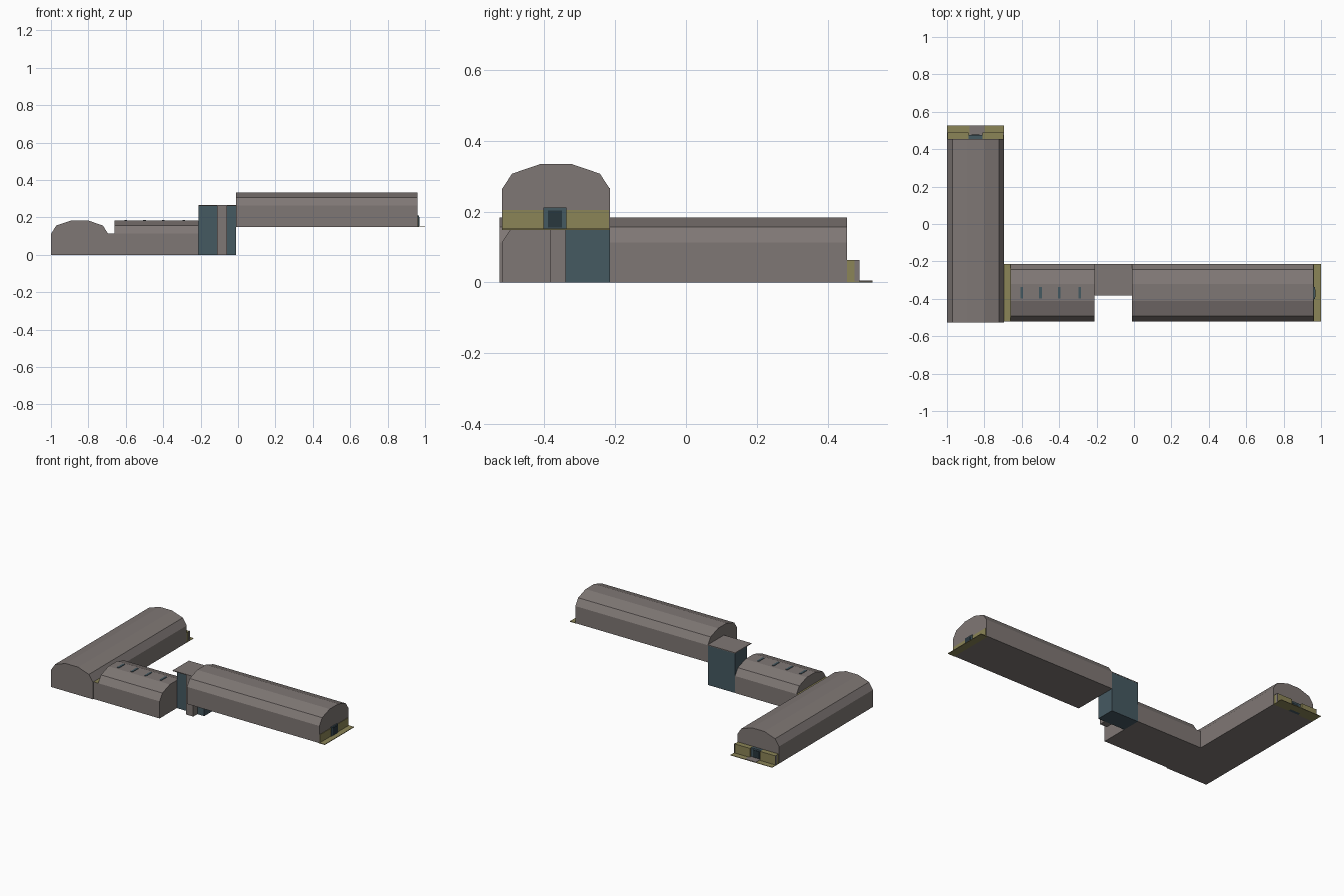
import bpy, bmesh

if "Cube" in bpy.data.objects:
    bpy.data.objects.remove(bpy.data.objects["Cube"])


def material(name, rgb):
    m = bpy.data.materials.new(name)
    m.diffuse_color = (*rgb, 1)
    m.use_nodes = True
    m.node_tree.nodes["Principled BSDF"].inputs["Base Color"].default_value = m.diffuse_color
    return m


STONE = material("warm grey", (0.213, 0.186, 0.177))
TEAL = material("slate teal", (0.060, 0.100, 0.121))
OLIVE = material("olive", (0.260, 0.232, 0.095))
DARK = material("dark glass", (0.022, 0.038, 0.048))

# half hull cross-section: offset from the centre line, height above floor
HALF = [(0.153, 0.0), (0.153, 0.113), (0.124, 0.157), (0.045, 0.184)]
PROFILE = HALF + [(-u, h) for u, h in reversed(HALF)]


def finish(name, bm, mats):
    bmesh.ops.recalc_face_normals(bm, faces=bm.faces)
    me = bpy.data.meshes.new(name)
    bm.to_mesh(me)
    bm.free()
    for m in mats:
        me.materials.append(m)
    ob = bpy.data.objects.new(name, me)
    bpy.context.collection.objects.link(ob)
    return ob


def hall(name, axis, centre, start, end, floor):
    """Faceted vault extruded along the x or y axis."""
    bm = bmesh.new()
    rings = []
    for t in (start, end):
        rings.append([bm.verts.new((t, centre + u, floor + h) if axis == "x"
                                   else (centre + u, t, floor + h)) for u, h in PROFILE])
    a, b = rings
    n = len(a)
    bm.faces.new(a)
    bm.faces.new(b)
    for i in range(n):
        j = (i + 1) % n
        bm.faces.new((a[i], a[j], b[j], b[i]))
    return finish(name, bm, [STONE])


def box(name, x, y, z, mat, top=None):
    bm = bmesh.new()
    bmesh.ops.create_cube(bm, size=1)
    for v in bm.verts:
        for k, (lo, hi) in enumerate((x, y, z)):
            v.co[k] = lo if v.co[k] < 0 else hi
    if top:
        for f in bm.faces:
            if all(abs(v.co.z - z[1]) < 1e-5 for v in f.verts):
                f.material_index = 1
    return finish(name, bm, [mat, top] if top else [mat])


# three vaulted halls
hall("west_hall", "y", -0.847, -0.527, 0.455, 0)
hall("middle_hall", "x", -0.367, -0.66, -0.21, 0)
hall("raised_east_hall", "x", -0.367, -0.01, 0.96, 0.15)

# low link between west and middle halls, with an olive gutter on top
box("hall_link", (-0.70, -0.66), (-0.52, -0.214), (0, 0.113), STONE, OLIVE)

# skylights on the middle hall
for i, x in enumerate((-0.60, -0.50, -0.40, -0.29)):
    box(f"skylight_{i + 1}", (x - 0.007, x + 0.007), (-0.398, -0.337), (0.182, 0.187), TEAL)

# stair tower joining the two levels
box("stair_tower", (-0.21, -0.01), (-0.34, -0.215), (0, 0.262), TEAL)
box("tower_roof", (-0.21, -0.01), (-0.383, -0.214), (0.261, 0.266), STONE)
box("tower_pillar", (-0.112, -0.06), (-0.383, -0.34), (0, 0.262), STONE)

# east end: balcony, olive panelling and door
box("east_balcony", (0.95, 1.0), (-0.52, -0.215), (0.148, 0.152), OLIVE)
box("east_panelling", (0.955, 0.963), (-0.518, -0.218), (0.15, 0.205), OLIVE)
box("east_door_frame", (0.955, 0.968), (-0.402, -0.338), (0.15, 0.211), TEAL)
box("east_door", (0.966, 0.97), (-0.39, -0.35), (0.155, 0.203), DARK)

# north end of west hall: porch, door and terrace
for side, x in (("west", (-0.996, -0.885)), ("east", (-0.81, -0.698))):
    box(f"porch_{side}", x, (0.45, 0.489), (0, 0.063), OLIVE)
box("porch_door_frame", (-0.885, -0.81), (0.45, 0.475), (0, 0.063), TEAL)
box("porch_door", (-0.87, -0.825), (0.473, 0.478), (0.004, 0.053), DARK)
for side, x in (("west", (-0.998, -0.994)), ("east", (-0.700, -0.696))):
    box(f"porch_end_{side}", x, (0.475, 0.490), (0, 0.064), STONE)
box("terrace", (-1.0, -0.694), (0.45, 0.527), (0, 0.003), OLIVE)
box("terrace_path", (-0.88, -0.80), (0.475, 0.526), (0.002, 0.005), STONE)
